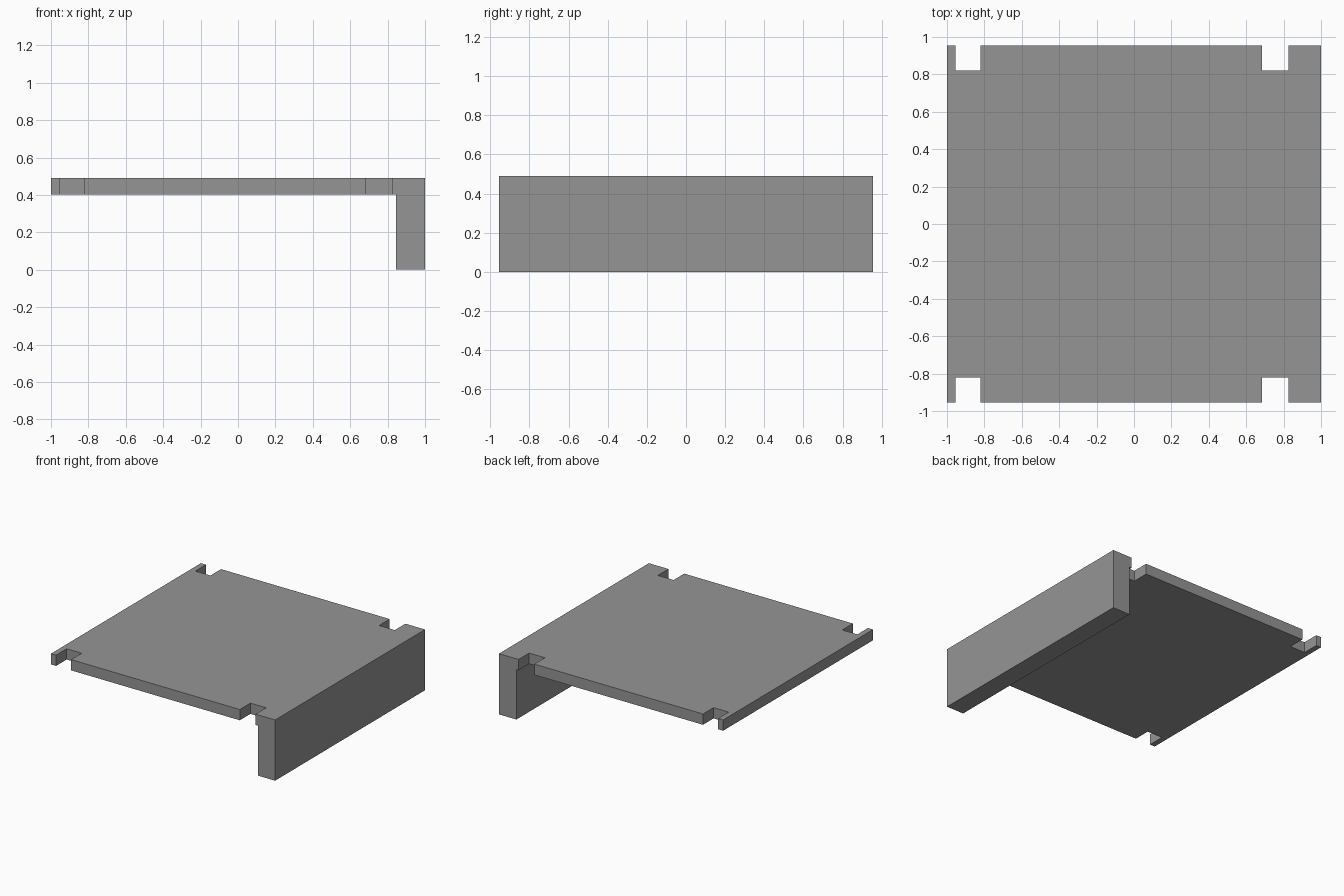
import bpy
import bmesh

if "Cube" in bpy.data.objects:
    bpy.data.objects.remove(bpy.data.objects["Cube"])

grey = bpy.data.materials.new("mid_grey")
grey.diffuse_color = (0.30, 0.30, 0.30, 1)
grey.use_nodes = True
grey.node_tree.nodes["Principled BSDF"].inputs["Base Color"].default_value = grey.diffuse_color

HALF_Y = 0.955
TOP, UNDER = 0.49, 0.403


def mesh_object(name, bm):
    bmesh.ops.recalc_face_normals(bm, faces=bm.faces)
    mesh = bpy.data.meshes.new(name)
    bm.to_mesh(mesh)
    bm.free()
    mesh.materials.append(grey)
    obj = bpy.data.objects.new(name, mesh)
    bpy.context.collection.objects.link(obj)
    return obj


def extrude_profile(name, points, y0, y1):
    """Extrude an x-z profile along y."""
    bm = bmesh.new()
    face = bm.faces.new([bm.verts.new((x, y0, z)) for x, z in points])
    new = bmesh.ops.extrude_face_region(bm, geom=[face])["geom"]
    verts = [v for v in new if isinstance(v, bmesh.types.BMVert)]
    bmesh.ops.translate(bm, verts=verts, vec=(0, y1 - y0, 0))
    return mesh_object(name, bm)


# Flat panel with a thick wall hanging from its right edge
panel = extrude_profile(
    "panel_with_side_wall",
    [(-1, UNDER), (0.845, UNDER), (0.845, 0), (1, 0), (1, TOP), (-1, TOP)],
    -HALF_Y, HALF_Y)

# Notches through the front and back edges
for x0, x1 in ((-0.955, -0.82), (0.685, 0.825)):
    for side in (-1, 1):
        cutter = extrude_profile(
            "notch_cutter",
            [(x0, 0.3), (x1, 0.3), (x1, 0.6), (x0, 0.6)],
            side * 0.82, side * 1.1)
        cutter.hide_render = True
        cutter.hide_viewport = True
        cut = panel.modifiers.new("notch", 'BOOLEAN')
        cut.operation = 'DIFFERENCE'
        cut.solver = 'EXACT'
        cut.object = cutter
